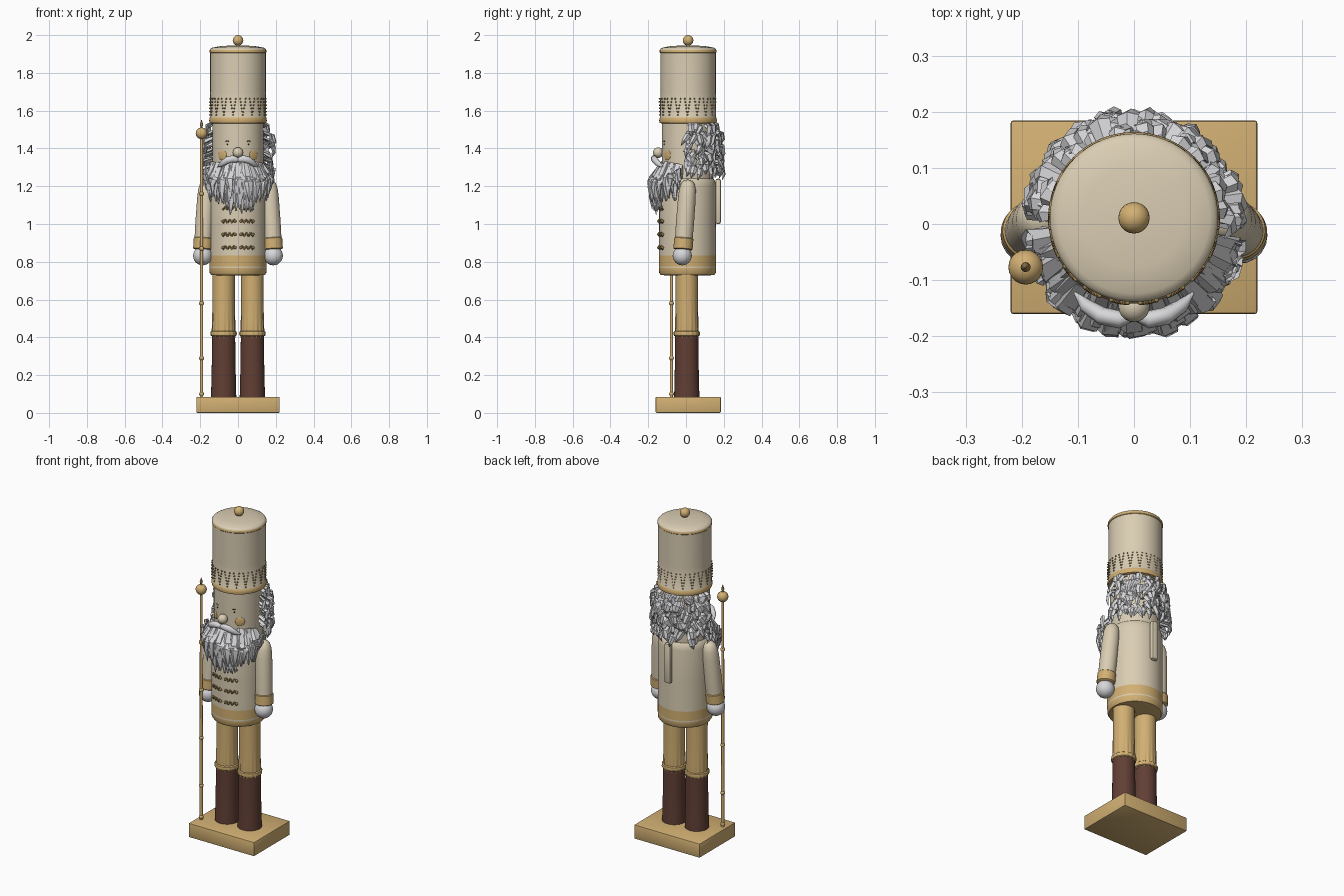
import bpy, bmesh, math, random
from mathutils import Vector, Matrix

random.seed(4)
if "Cube" in bpy.data.objects:
    bpy.data.objects.remove(bpy.data.objects["Cube"])


def material(name, rgb):
    m = bpy.data.materials.new(name)
    m.use_nodes = True
    m.diffuse_color = (*rgb, 1)
    bsdf = next(n for n in m.node_tree.nodes if n.type == 'BSDF_PRINCIPLED')
    bsdf.inputs["Base Color"].default_value = (*rgb, 1)
    return m


CREAM = material("cream", (0.70, 0.61, 0.45))
GOLD = material("gold", (0.64, 0.43, 0.17))
DARK_GOLD = material("dark gold", (0.33, 0.22, 0.08))
BROWN = material("boot brown", (0.12, 0.05, 0.035))
WHITE = material("white", (0.68, 0.68, 0.70))
BLACK = material("brow brown", (0.05, 0.03, 0.02))

AXIS_Y = 0.008  # depth of the body axis


def around(a, r, z):
    """Point on a cylinder about the body; a = 0 faces the front."""
    return Vector((r * math.sin(a), AXIS_Y - r * math.cos(a), z))


def finish(name, bm, mats, rule=None, angle=40):
    bmesh.ops.recalc_face_normals(bm, faces=bm.faces)
    me = bpy.data.meshes.new(name)
    for m in mats:
        me.materials.append(m)
    for f in bm.faces:
        f.smooth = angle > 0
        if rule:
            f.material_index = rule(f.calc_center_median().z)
    bm.to_mesh(me)
    bm.free()
    if angle:
        me.set_sharp_from_angle(angle=math.radians(angle))
    ob = bpy.data.objects.new(name, me)
    bpy.context.collection.objects.link(ob)
    return ob


def lathe(name, profile, mats, loc=(0, 0, 0), rule=None, n=48, ripple=None):
    """Revolve (radius, height) points; ripple(z) gives a pleat depth."""
    bm = bmesh.new()
    rings = []
    for r, z in profile:
        ring = []
        for i in range(n):
            a = math.tau * i / n
            rr = r + (ripple(z) * math.cos(a * n / 4) if ripple else 0)
            ring.append(bm.verts.new((rr * math.cos(a), rr * math.sin(a), z)))
        rings.append(ring)
    for lo, hi in zip(rings, rings[1:]):
        for i in range(n):
            j = (i + 1) % n
            bm.faces.new((lo[i], lo[j], hi[j], hi[i]))
    bm.faces.new(rings[0][::-1])
    bm.faces.new(rings[-1])
    ob = finish(name, bm, mats, rule)
    ob.location = loc
    return ob


def ball(bm, p, r, scale=(1, 1, 1), detail=2, turn=0):
    mat = Matrix.Translation(p) @ Matrix.Rotation(turn, 4, 'Z') @ Matrix.Diagonal((*scale, 1))
    bmesh.ops.create_icosphere(bm, subdivisions=detail, radius=r, matrix=mat)


def balls(name, mat, items, detail=3):
    bm = bmesh.new()
    for p, r in items:
        ball(bm, Vector(p), r, detail=detail)
    return finish(name, bm, [mat], angle=60)


def lock(bm, pts, width, thick, sides=5, shape=(0.7, 1, 0.8, 0.1)):
    """Tapered strand, flattened against the body."""
    rings = []
    for k, p in enumerate(pts):
        tan = (pts[min(k + 1, len(pts) - 1)] - pts[max(k - 1, 0)]).normalized()
        out = Vector((p.x, p.y - AXIS_Y, 0)).normalized()
        side = tan.cross(out).normalized()
        out = side.cross(tan)
        s = shape[k]
        rings.append([bm.verts.new(p + side * math.cos(t) * width * s + out * math.sin(t) * thick * s)
                      for t in (math.tau * i / sides for i in range(sides))])
    for lo, hi in zip(rings, rings[1:]):
        for i in range(sides):
            j = (i + 1) % sides
            bm.faces.new((lo[i], lo[j], hi[j], hi[i]))
    bm.faces.new(rings[0])
    bm.faces.new(rings[-1])


def tubes(name, mat, paths, r):
    cu = bpy.data.curves.new(name, 'CURVE')
    cu.dimensions = '3D'
    cu.bevel_depth = r
    cu.bevel_resolution = 1
    cu.use_fill_caps = True
    for path in paths:
        sp = cu.splines.new('POLY')
        sp.points.add(len(path) - 1)
        for q, p in zip(sp.points, path):
            q.co = (*p, 1)
    cu.materials.append(mat)
    bpy.context.collection.objects.link(bpy.data.objects.new(name, cu))


def box(name, mat, size, centre, bevel):
    bm = bmesh.new()
    bmesh.ops.create_cube(bm, size=1, matrix=Matrix.Translation(centre) @ Matrix.Diagonal((*size, 1)))
    bmesh.ops.bevel(bm, geom=bm.edges[:], offset=bevel, segments=2, affect='EDGES', profile=0.5)
    return finish(name, bm, [mat])


# Plinth and back lever
box("plinth", GOLD, (0.44, 0.345, 0.085), (0, 0.012, 0.0425), 0.005)
box("back_lever", CREAM, (0.044, 0.03, 0.24), (0, 0.17, 1.12), 0.012)

# Boots, trousers and boot trims
for sx, side in ((1, "left"), (-1, "right")):
    at = (sx * 0.076, 0.004, 0)
    lathe(side + "_boot", [(0.067, 0.085), (0.066, 0.12), (0.063, 0.25), (0.061, 0.41)], [BROWN], at)
    lathe(side + "_trouser", [(0.06, 0.4), (0.061, 0.44), (0.060, 0.5), (0.059, 0.58), (0.06, 0.75)],
          [GOLD], at, n=64, ripple=lambda z: max(0, 0.0025 * (0.57 - z) / 0.15))
    lathe(side + "_boot_trim", [(0.06, 0.405), (0.067, 0.41), (0.069, 0.42), (0.067, 0.43), (0.06, 0.435)],
          [GOLD], at, n=64, ripple=lambda z: 0.0015)

# Coat with gold hem bands
lathe("coat", [(0.12, 0.728), (0.143, 0.731), (0.15, 0.742), (0.151, 0.767), (0.151, 0.775),
               (0.151, 0.832), (0.15, 1.0), (0.15, 1.2), (0.146, 1.228), (0.135, 1.242), (0.1, 1.247)],
      [CREAM, GOLD], (0, AXIS_Y, 0), n=64,
      rule=lambda z: 1 if z < 0.767 or 0.775 < z < 0.832 else 0)

# Coat braids
braids = []
for z in (1.085, 1.015, 0.945, 0.875):
    for sx in (1, -1):
        braids.append([around(sx * (0.1 + 0.46 * t / 16), 0.153, z + 0.009 * math.sin(t * 1.15))
                       for t in range(17)])
tubes("coat_braids", DARK_GOLD, braids, 0.0042)
balls("coat_buttons", DARK_GOLD, [(around(sx * a, 0.154, z), 0.008)
                                  for z in (1.015, 0.945, 0.875) for sx in (1, -1) for a in (0.1, 0.54)], 2)

# Arms with cuffs, and hands
for sx, side in ((1, "left"), (-1, "right")):
    wrist, top = Vector((sx * 0.187, -0.016, 0.865)), Vector((sx * 0.163, 0.012, 1.235))
    arm = lathe(side + "_arm", [(0.046, 0), (0.051, 0.004), (0.051, 0.058), (0.047, 0.062), (0.048, 0.15),
                                (0.047, 0.27), (0.044, 0.32), (0.036, 0.35), (0.022, 0.366), (0.005, 0.371)],
                [CREAM, GOLD], wrist, rule=lambda z: 1 if z < 0.061 else 0, n=32)
    arm.rotation_mode = 'QUATERNION'
    arm.rotation_quaternion = (top - wrist).to_track_quat('Z', 'Y')
    balls(side + "_hand", WHITE, [((sx * 0.187, -0.02, 0.832), 0.051)])

# Head, nose, cheeks, brows and eyes
lathe("head", [(0.134, 1.23), (0.136, 1.4), (0.136, 1.55)], [CREAM], (0, AXIS_Y, 0), n=64)
balls("nose", CREAM, [((0, -0.147, 1.378), 0.028)])
bm = bmesh.new()
for a in (-0.66, 0.66):
    ball(bm, around(a, 0.134, 1.365), 0.027, (1, 0.2, 1), 3, a)
finish("cheeks", bm, [GOLD])
tubes("brows", BLACK, [[around(sx * a, 0.136, z) for a, z in ((0.36, 1.437), (0.43, 1.441), (0.5, 1.437))]
                       for sx in (1, -1)], 0.0025)
balls("eyes", BLACK, [(around(sx * 0.43, 0.135, 1.422), 0.004) for sx in (1, -1)], 2)

# Moustache
bm = bmesh.new()
for sx in (1, -1):
    lock(bm, [around(sx * a, r, z) for a, r, z in ((0, 0.17, 1.338), (0.15, 0.18, 1.345), (0.32, 0.181, 1.338),
                                                   (0.5, 0.176, 1.318), (0.68, 0.168, 1.303))],
         0.019, 0.016, 12, (0.6, 1, 1, 0.8, 0.15))
finish("moustache", bm, [WHITE], angle=60)

# Beard: long layered strands around the front of the jaw
bm = bmesh.new()
for layer, (count, reach) in enumerate(((21, 0.165), (25, 0.18), (27, 0.188))):
    for i in range(count):
        a = (i / (count - 1) * 2 - 1) * 1.3 + random.uniform(-0.05, 0.05)
        top = 1.31 + 0.02 * random.random() - layer * 0.012
        end = 1.06 + 0.055 * a * a + layer * 0.025 + random.uniform(-0.015, 0.035)
        drift = random.uniform(-0.1, 0.1)
        r = reach + random.uniform(-0.008, 0.008) + 0.008 * math.cos(a)
        pts = [around(a, 0.14, top), around(a + drift * 0.2, r, top - 0.07),
               around(a + drift * 0.7, r + 0.004, end + 0.07), around(a + drift, r - 0.004, end)]
        lock(bm, pts, 0.023, 0.013, 5, (0.8, 1.1, 0.85, 0.1))
finish("beard", bm, [WHITE], angle=25)

# Hair: short ragged tufts round the sides and back
bm = bmesh.new()
for row in range(7):
    for i in range(20):
        a = 1.55 + (math.tau - 3.1) * (i + random.uniform(0.1, 0.9)) / 20
        z = 1.535 - row * 0.036 + random.uniform(-0.015, 0.01)
        if row > 4 and random.random() < 0.25:
            continue
        size = random.uniform(0.055, 0.09)
        swirl = random.uniform(-0.3, 0.3)
        out = random.uniform(0.165, 0.193) - 0.025 * (row == 0)
        pts = [around(a, 0.13, z), around(a + swirl * 0.2, out, z - size * 0.25),
               around(a + swirl * 0.6, out + 0.004, z - size * 0.65), around(a + swirl, out - 0.008, z - size)]
        lock(bm, pts, random.uniform(0.012, 0.019), 0.009, 4, (0.7, 1.1, 0.9, 0.1))
finish("hair", bm, [WHITE], angle=25)

# Hat with gold bands, knob and sprigs
lathe("hat", [(0.14, 1.532), (0.15, 1.536), (0.153, 1.548), (0.15, 1.562), (0.148, 1.565), (0.147, 1.7),
              (0.147, 1.905), (0.15, 1.908), (0.15, 1.921), (0.145, 1.928), (0.135, 1.934),
              (0.09, 1.942), (0.02, 1.946)], [CREAM, GOLD], (0, 0.011, 0), n=64,
      rule=lambda z: 1 if z < 1.564 or 1.905 < z < 1.924 else 0)
balls("hat_knob", GOLD, [((0, 0.011, 1.972), 0.028)])
sprigs = []
for k in range(18):
    a = math.tau * (k + 0.5) / 18
    for row in range(6):
        for sx in ((1, -1) if row else (0,)):
            sprigs.append((around(a + sx * row * 0.02, 0.149, 1.578 + row * 0.017), 0.0048))
balls("hat_sprigs", DARK_GOLD, sprigs, 1)

# Staff with beads, ball and spike
STAFF = (-0.193, -0.077, 0)
lathe("staff", [(0.009, 0.08), (0.008, 1.46)], [GOLD], STAFF, n=16)
balls("staff_beads", GOLD, [((STAFF[0], STAFF[1], z), 0.0135) for z in (0.1, 0.29, 0.58, 0.87, 1.16)], 2)
balls("staff_ball", GOLD, [((STAFF[0], STAFF[1], 1.48), 0.031)])
lathe("staff_spike", [(0.009, 1.505), (0.005, 1.515), (0.009, 1.525), (0.001, 1.552)], [DARK_GOLD], STAFF, n=12)
